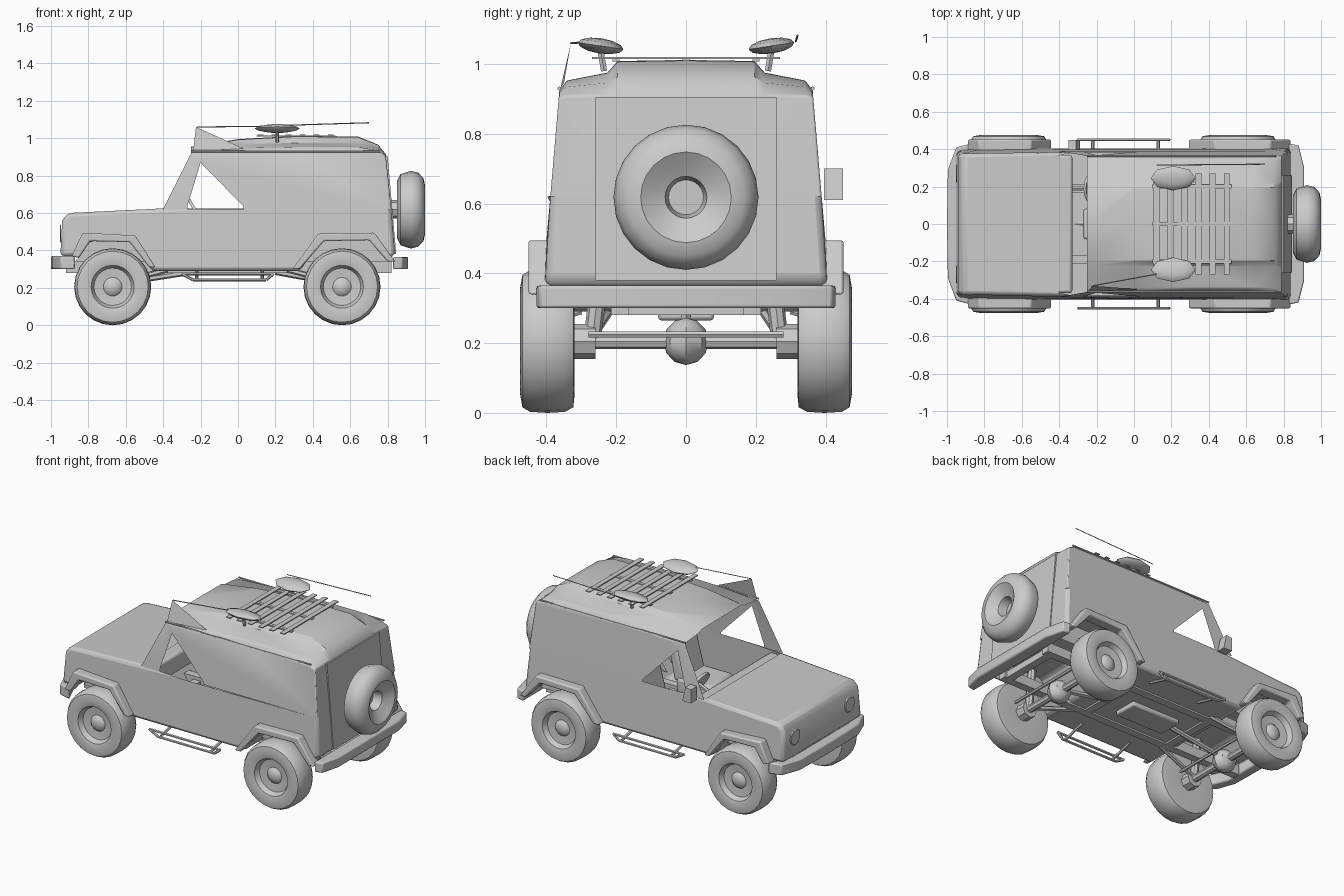
import bpy, bmesh, math
from mathutils import Vector, Matrix


def mesh(name, verts, faces, bevel=0):
    bm = bmesh.new()
    vs = [bm.verts.new(v) for v in verts]
    for f in faces:
        bm.faces.new([vs[i] for i in f])
    bmesh.ops.remove_doubles(bm, verts=bm.verts, dist=0.0005)
    bmesh.ops.recalc_face_normals(bm, faces=bm.faces)
    me = bpy.data.meshes.new(name)
    bm.to_mesh(me)
    bm.free()
    ob = bpy.data.objects.new(name, me)
    bpy.context.collection.objects.link(ob)
    if bevel:
        m = ob.modifiers.new("bevel", 'BEVEL')
        m.width, m.segments, m.limit_method, m.angle_limit = bevel, 2, 'ANGLE', math.radians(40)
    return ob


def prism(name, pts, lo, hi, axis='y', bevel=0):
    """Outline extruded along y (points are x, z) or along z (points are x, y)."""
    place = (lambda p, t: (p[0], t, p[1])) if axis == 'y' else (lambda p, t: (p[0], p[1], t))
    n = len(pts)
    verts = [place(p, lo) for p in pts] + [place(p, hi) for p in pts]
    faces = [range(n), range(2 * n - 1, n - 1, -1)]
    faces += [(i, (i + 1) % n, (i + 1) % n + n, i + n) for i in range(n)]
    return mesh(name, verts, faces, bevel)


def box(name, c, s, bevel=0):
    x, y, z = (v / 2 for v in s)
    return prism(name, [(c[0] - x, c[2] - z), (c[0] + x, c[2] - z), (c[0] + x, c[2] + z), (c[0] - x, c[2] + z)],
                 c[1] - y, c[1] + y, 'y', bevel)


def lathe(name, prof, centre, axis, n=24):
    """Spin (radius, offset) profile round an axis."""
    q = Vector((0, 0, 1)).rotation_difference(Vector(axis)).to_matrix()
    verts, faces = [], []
    for r, h in prof:
        for k in range(n):
            a = 2 * math.pi * k / n
            verts.append(q @ Vector((r * math.cos(a), r * math.sin(a), h)) + Vector(centre))
    for j in range(len(prof) - 1):
        for k in range(n):
            faces.append((j * n + k, j * n + (k + 1) % n, (j + 1) * n + (k + 1) % n, (j + 1) * n + k))
    faces += [range(n), range((len(prof) - 1) * n, len(prof) * n)]
    return mesh(name, verts, faces)


def bar(name, a, b, r, n=6):
    d = Vector(b) - Vector(a)
    return lathe(name, [(r, 0), (r, d.length)], a, d.normalized(), n)


def blob(name, c, s, seg=10, tilt=0):
    bm = bmesh.new()
    bmesh.ops.create_uvsphere(bm, u_segments=seg, v_segments=6, radius=1)
    bm.transform(Matrix.Translation(c) @ Matrix.Rotation(tilt, 4, 'X') @ Matrix.Diagonal((*s, 1)))
    me = bpy.data.meshes.new(name)
    bm.to_mesh(me)
    bm.free()
    bpy.context.collection.objects.link(bpy.data.objects.new(name, me))


def half_width(z):
    return 0.405 - max(0, z - 0.42) * 0.08 if z < 0.62 else 0.389 - (z - 0.62) * 0.085


# Lower body: side outline with both wheel arches, open above the cabin
P = [(-0.4, 0.625), (-0.91, 0.6), (-0.94, 0.56), (-0.95, 0.37), (-0.86, 0.37), (-0.79, 0.45), (-0.56, 0.45),
     (-0.46, 0.29), (0.33, 0.29), (0.45, 0.46), (0.71, 0.46), (0.80, 0.35), (0.84, 0.38), (0.82, 0.62)]
n = len(P)
lower = [(x, s * half_width(z) * (0.96 if x < -0.9 else 1), z) for s in (-1, 1) for x, z in P]
mesh("lower_body", lower, [range(n), range(n, 2 * n)] + [(i, i + 1, i + 1 + n, i + n) for i in range(n - 1)], 0.02)

# Cabin: stepped roof stations (x, edge height, crown height), back panel, sides with a triangular window
stations = [(-0.25, 0.92, 0.955), (0.0, 0.925, 0.995), (0.3, 0.925, 1.012), (0.64, 0.925, 1.01),
            (0.75, 0.92, 0.965), (0.79, 0.905, 0.915)]
section = [(1, 0), (0.94, 0.32), (0.62, 0.58), (0.54, 0.96), (0, 1),
           (-0.54, 0.96), (-0.62, 0.58), (-0.94, 0.32), (-1, 0)]
cab, faces, m = [], [], len(section)
for x, e, c in stations:
    cab += [(x, f * half_width(e), e + (c - e) * h) for f, h in section]
cab += [(0.82, f * half_width(0.62), 0.62) for f, h in section]
for j in range(len(stations)):
    faces += [(j * m + i, j * m + i + 1, (j + 1) * m + i + 1, (j + 1) * m + i) for i in range(m - 1)]
for s in (-1, 1):
    for outline in ([(0.03, 0.635), (-0.2, 0.87)] + [(x, e) for x, e, c in stations] + [(0.82, 0.62), (0.03, 0.62)],
                    [(-0.4, 0.62), (-0.25, 0.92), (-0.2, 0.87), (-0.27, 0.64), (-0.27, 0.62)]):
        faces.append(range(len(cab), len(cab) + len(outline)))
        cab += [(x, s * half_width(z), z) for x, z in outline]
mesh("cabin_shell", cab, faces, 0.01)
prism("rear_door", [(0.80, 0.905), (0.846, 0.38), (0.82, 0.38), (0.785, 0.905)], -0.26, 0.26)

# Wheels and spare
tyre = [(0.07, -0.075), (0.15, -0.078), (0.19, -0.074), (0.203, -0.05), (0.206, 0), (0.203, 0.05),
        (0.19, 0.072), (0.15, 0.079), (0.115, 0.07), (0.10, 0.04), (0.05, 0.035), (0.035, 0.05), (0.01, 0.055)]
for s in (-1, 1):
    for tag, x in (("front", -0.67), ("rear", 0.556)):
        lathe(tag + "_wheel", tyre, (x, s * 0.397, 0.206), (0, s, 0))
spare = [(0.04, -0.075), (0.15, -0.075), (0.19, -0.055), (0.208, 0), (0.198, 0.04), (0.168, 0.068), (0.13, 0.076),
         (0.09, 0.05), (0.06, 0.035), (0.05, -0.02), (0.01, -0.02)]
lathe("spare_wheel", spare, (0.924, 0, 0.618), (1, 0, 0))
bar("spare_mount", (0.80, 0, 0.62), (0.88, 0, 0.62), 0.05, 8)

# Wheel arch flares and inner wheel-well walls
for s in (-1, 1):
    lo, hi = sorted((s * 0.385, s * 0.452))
    prism("front_flare", [(-0.89, 0.37), (-0.83, 0.495), (-0.55, 0.48), (-0.44, 0.31), (-0.475, 0.31),
                          (-0.58, 0.445), (-0.79, 0.45), (-0.85, 0.36)], lo, hi, 'y', 0.008)
    prism("rear_flare", [(0.29, 0.30), (0.43, 0.49), (0.73, 0.495), (0.84, 0.34), (0.80, 0.34),
                         (0.70, 0.455), (0.46, 0.45), (0.33, 0.30)], lo, hi, 'y', 0.008)
    for x0, x1 in ((-0.87, -0.45), (0.33, 0.81)):
        pts = [(x0, 0.34), (x1, 0.34), (x1 - 0.09, 0.46), (x0 + 0.09, 0.46)]
        mesh("wheel_well", [(x, s * 0.29, z) for x, z in pts], [range(4)])

# Bumpers, swept back at the ends
prism("front_bumper", [(-0.87, -0.43), (-0.95, -0.41), (-0.995, -0.29), (-1.0, 0), (-0.995, 0.29), (-0.95, 0.41),
                       (-0.87, 0.43), (-0.90, 0.36), (-0.935, 0.28), (-0.935, -0.28), (-0.90, -0.36)],
      0.30, 0.37, 'z', 0.008)
prism("rear_bumper", [(0.83, -0.43), (0.88, -0.42), (0.91, -0.30), (0.91, 0.30), (0.88, 0.42), (0.83, 0.43)],
      0.30, 0.365, 'z', 0.008)

# Details on the sides
for s in (-1, 1):
    lathe("headlight", [(0.05, 0), (0.045, 0.005), (0.01, 0.007)], (-0.946, s * 0.27, 0.49), (-1, 0, 0), 12)
    # Side step
    y = s * 0.45
    for z, a, b in ((0.275, -0.30, 0.19), (0.243, -0.24, 0.15)):
        bar("step_tube", (a, y, z), (b, y, z), 0.008)
    bar("step_end", (-0.30, y, 0.275), (-0.24, y, 0.243), 0.008)
    bar("step_end", (0.19, y, 0.275), (0.15, y, 0.243), 0.008)
    for x in (-0.22, 0.13):
        bar("step_bracket", (x, s * 0.30, 0.29), (x, y, 0.25), 0.009)
    # Roof-edge rail and roof lamps
    bar("gutter_rail", (-0.25, s * 0.363, 0.93), (0.76, s * 0.363, 0.93), 0.006)
    blob("roof_lamp", (0.21, s * 0.245, 1.052), (0.12, 0.066, 0.022), 8, s * 0.15)
    bar("lamp_post", (0.21, s * 0.235, 0.98), (0.21, s * 0.245, 1.04), 0.01)
# Rack wing on one side, whip rod on the other, mirror
mesh("rack_wing", [(-0.225, -0.33, 1.06), (-0.24, -0.36, 0.93), (0.03, -0.35, 0.945)], [(0, 1, 2)])
bar("low_rod", (-0.22, -0.33, 1.06), (0.22, -0.25, 1.065), 0.003, 4)
bar("whip_rod", (0.12, 0.315, 1.065), (0.70, 0.32, 1.083), 0.003, 4)
prism("mirror", [(-0.35, 0.61), (-0.29, 0.61), (-0.31, 0.70), (-0.35, 0.695)], 0.395, 0.45)

# Roof rack slats
for i in range(6):
    x = 0.12 + i * 0.075
    box("rack_slat", (x, 0, 1.017), (0.03, 0.54, 0.006))
for y in (-0.2, 0, 0.2):
    box("rack_rail", (0.31, y, 1.012), (0.42, 0.02, 0.008))

# Interior
box("dashboard", (-0.38, 0, 0.56), (0.10, 0.74, 0.12), 0.015)
for s in (-1, 1):
    box("seat_cushion", (0.0, s * 0.19, 0.40), (0.24, 0.24, 0.10), 0.02)
    prism("seat_back", [(0.07, 0.42), (0.14, 0.42), (0.20, 0.72), (0.15, 0.72)],
          s * 0.19 - 0.11, s * 0.19 + 0.11, 'y', 0.015)
box("rear_bench", (0.50, 0, 0.50), (0.26, 0.66, 0.06), 0.02)
prism("bench_back", [(0.60, 0.50), (0.66, 0.50), (0.71, 0.74), (0.67, 0.74)], -0.33, 0.33, 'y', 0.015)
lathe("steering_wheel", [(0.07, 0), (0.085, 0.008), (0.085, -0.008), (0.07, 0)], (-0.22, 0.19, 0.60), (0.85, 0, 0.5), 14)
bar("steering_column", (-0.36, 0.19, 0.54), (-0.22, 0.19, 0.60), 0.012)

# Chassis, axles and suspension
for s in (-1, 1):
    box("frame_rail", (-0.05, s * 0.19, 0.31), (1.74, 0.05, 0.06))
    for x, d in ((-0.67, 1), (0.556, -1)):
        bar("trailing_arm", (x, s * 0.27, 0.22), (x + d * 0.29, s * 0.22, 0.295), 0.014)
        bar("spring", (x, s * 0.27, 0.20), (x, s * 0.24, 0.45), 0.025, 8)
        bar("axle_hub", (x, s * 0.26, 0.205), (x, s * 0.34, 0.205), 0.05, 8)
for x in (-0.67, 0.556):
    bar("axle", (x, -0.33, 0.205), (x, 0.33, 0.205), 0.022, 8)
    blob("differential", (x, 0, 0.205), (0.075, 0.065, 0.068), 8)
    bar("track_rod", (x + 0.09, -0.28, 0.225), (x + 0.09, 0.28, 0.225), 0.01)
    bar("drive_shaft", (x, 0, 0.22), (-0.25 if x < 0 else 0.2, 0, 0.285), 0.016)
box("gearbox", (-0.10, 0, 0.285), (0.34, 0.16, 0.04), 0.01)
for x in (-0.40, 0.20, 0.78):
    box("cross_member", (x, 0, 0.30), (0.05, 0.42, 0.04))

# Smooth shading with sharp creases
bpy.ops.object.select_all(action='SELECT')
bpy.context.view_layer.objects.active = bpy.context.selected_objects[0]
bpy.ops.object.shade_smooth_by_angle(angle=math.radians(35))
